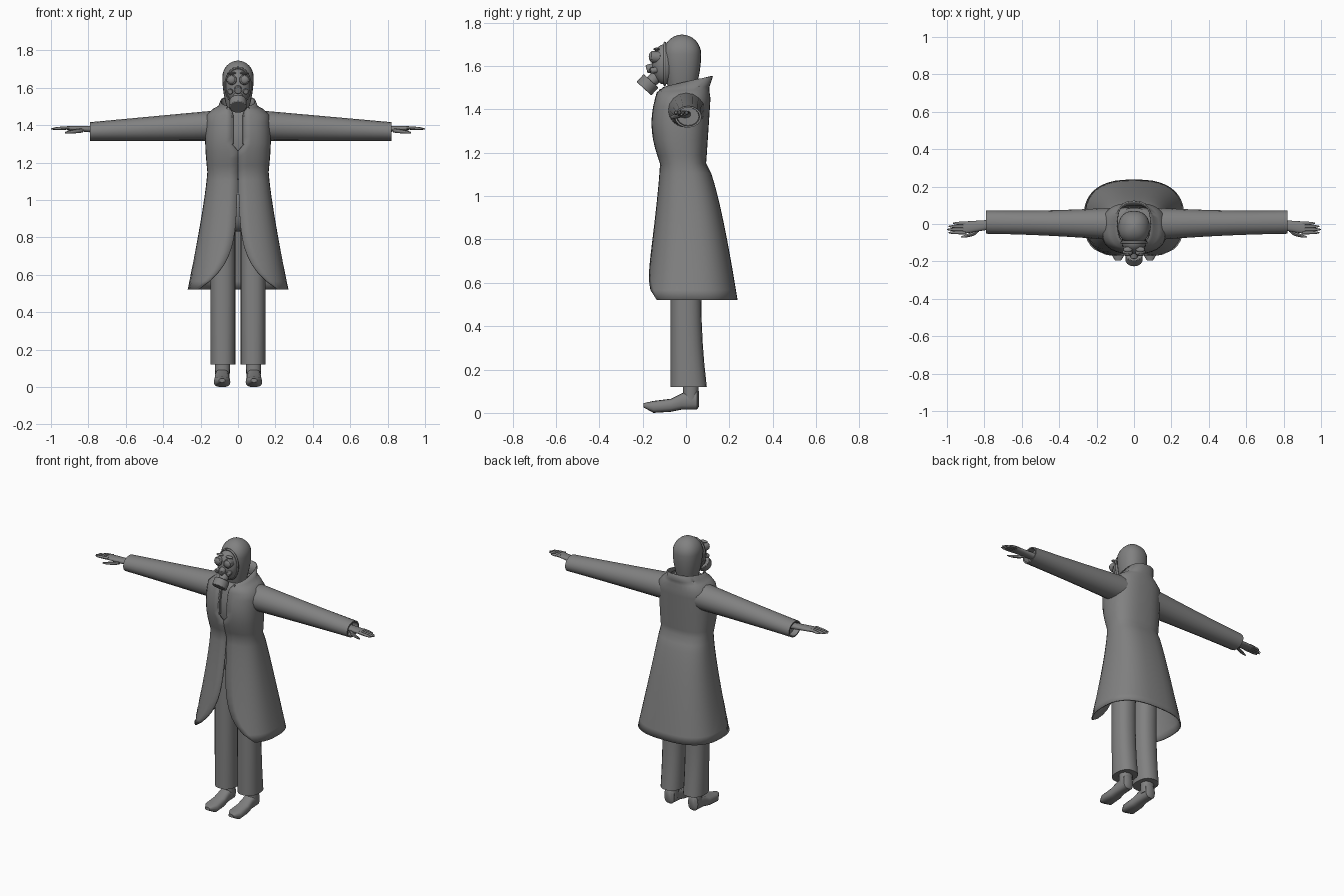
import bpy, bmesh, math
from mathutils import Vector

cube = bpy.data.objects.get("Cube")
if cube:
    bpy.data.objects.remove(cube, do_unlink=True)

grey = (.22, .22, .22, 1)
material = bpy.data.materials.new("plain grey")
material.use_nodes = True
material.diffuse_color = grey
material.node_tree.nodes["Principled BSDF"].inputs["Base Color"].default_value = grey


def finish(part, name):
    """Name a part, give it its colour and shade it smoothly."""
    part.name = name
    part.data.materials.append(material)
    bpy.ops.object.select_all(action='DESELECT')
    part.select_set(True)
    bpy.context.view_layer.objects.active = part
    bpy.ops.object.shade_smooth_by_angle(angle=math.radians(45))
    return part


def loft(name, rings, closed=True):
    """Skin equal-sized point rings; closed lofts are capped."""
    bm = bmesh.new()
    rows = [[bm.verts.new(point) for point in ring] for ring in rings]
    count = len(rows[0])
    for lower, upper in zip(rows, rows[1:]):
        for i in range(count if closed else count - 1):
            j = (i + 1) % count
            bm.faces.new((lower[i], lower[j], upper[j], upper[i]))
    if closed:
        bm.faces.new(rows[0])
        bm.faces.new(rows[-1])
    bmesh.ops.recalc_face_normals(bm, faces=bm.faces)
    mesh = bpy.data.meshes.new(name)
    bm.to_mesh(mesh)
    bm.free()
    part = bpy.data.objects.new(name, mesh)
    bpy.context.collection.objects.link(part)
    return finish(part, name)


def steps(count):
    return [i / count for i in range(count + 1)]


def power(value, exponent):
    return math.copysign(abs(value) ** exponent, value)


def ring(axis, centre, half_a, half_b, squareness=2.3, count=16):
    """A rounded ring across an axis, from its centre and half sizes."""
    first, second = [Vector(v) for v in {
        "x": ((0, 1, 0), (0, 0, 1)),
        "y": ((1, 0, 0), (0, 0, 1)),
        "z": ((1, 0, 0), (0, 1, 0))}[axis]]
    points = []
    for turn in steps(count)[:-1]:
        angle = math.tau * turn
        points.append(Vector(centre)
                      + first * half_a * power(math.cos(angle), 2 / squareness)
                      + second * half_b * power(math.sin(angle), 2 / squareness))
    return points


def cylinder(name, start, end, radius):
    start, end = Vector(start), Vector(end)
    direction = end - start
    bpy.ops.mesh.primitive_cylinder_add(vertices=20, radius=radius, depth=direction.length,
                                        location=(start + end) / 2)
    part = bpy.context.object
    part.rotation_euler = direction.to_track_quat('Z', 'Y').to_euler()
    bevel = part.modifiers.new("Bevel", 'BEVEL')
    bevel.width, bevel.segments = .004, 2
    finish(part, name)


def ball(name, centre, size):
    bpy.ops.mesh.primitive_uv_sphere_add(segments=20, ring_count=12, radius=1, location=centre)
    part = bpy.context.object
    part.scale = size
    finish(part, name)


def skirt_row(drop):
    """Coat row below the waist; drop runs from the waist to the hem."""
    flare = drop ** 1.25
    return (1.15 - .63 * drop, 0, .156 + .106 * flare, -.112 - .073 * flare,
            .085 + .145 * drop ** .7, .02 * drop + .19 * drop ** 5)


def bodice_row(rise):
    """Coat row over the chest; the front opens above the breastbone."""
    swell = math.sin(math.pi * rise * .8)
    return (1.15 + .3 * rise, 0, .156 + .012 * swell, -.112 - .04 * swell,
            .085 + .02 * rise, .032 if rise >= .5 else 0)


def coat_ring(height, tilt, half_width, front, back, opening, squareness=2.6):
    """Open ring running from one front edge round the back to the other."""
    start = math.asin((opening / half_width) ** (squareness / 2))
    points = []
    for turn in steps(32):
        angle = start + (math.tau - 2 * start) * turn
        depth = (1 - power(math.cos(angle), 2 / squareness)) / 2
        points.append((half_width * power(math.sin(angle), 2 / squareness),
                       front + (back - front) * depth, height + tilt * depth))
    return points


# Long coat with flared skirt, split front and raised back collar
skirt = [skirt_row(1 - t) for t in steps(14)]
bodice = [bodice_row(t) for t in steps(8)[1:]]
collar = [(1.475, .01, .13, -.13, .1, .04),
          (1.485, .02, .1, -.12, .1, .05),
          (1.495, .06, .086, -.115, .117, .055)]
coat = loft("long_coat", [coat_ring(*row) for row in skirt + bodice + collar], closed=False)
shell = coat.modifiers.new("Solidify", 'SOLIDIFY')
shell.thickness, shell.offset = .008, -1

# Chest panel inside the coat opening, and hips above the legs
loft("chest", [ring("z", (0, (front + back) / 2, height), width - .018,
                    (back - front) / 2 - .014, 2.6, 24)
               for height, tilt, width, front, back, opening in bodice + collar[:2]])
ball("hips", (0, .005, .98), (.145, .09, .15))

for sign, side, cuff in ((1, "left", .82), (-1, "right", .79)):

    def sleeve_ring(t, scale=1):
        half_height = .083 - .033 * t
        return ring("x", (sign * (.08 + (cuff - .08) * t), .01 * t, 1.316 + half_height),
                    scale * (.062 + .027 * (1 - t) ** 2), scale * half_height, 2)

    # Sleeve with a hollow cuff
    loft(side + "_sleeve", [sleeve_ring(t) for t in steps(8)]
         + [sleeve_ring(1, .85), sleeve_ring(.95, .8)])

    # Hand: palm, four fingers and a thumb
    loft(side + "_palm", [ring("x", (sign * (.74 + .175 * t), -.02 * t, 1.376 + .008 * t),
                               .024 + .009 * t, .019 - .008 * t) for t in steps(5)])
    for i, finger in enumerate(("index", "middle", "ring", "little")):
        tip = 1 - .008 * (i - 1) ** 2
        loft(f"{side}_{finger}_finger",
             [ring("x", (sign * (.9 + (tip - .9) * t), -.046 + .0165 * i, 1.386 - .006 * t),
                   *[.0085 * math.sqrt(1.1 - t ** 4)] * 2, 2, 8) for t in steps(5)])
    loft(side + "_thumb",
         [ring("x", (sign * (.83 + .095 * t), -.03 - .04 * math.sqrt(t), 1.372 - .012 * t),
               *[.011 * math.sqrt(1.1 - t ** 2)] * 2, 2, 8) for t in steps(5)])

    # Trouser leg, fuller behind at the hem and seat
    loft(side + "_trouser_leg",
         [ring("z", (sign * .081, .05 * (t - .5) ** 2, .12 + .8 * t),
               .067, .071 + .05 * (t - .5) ** 2, count=20) for t in steps(8)])

    # Shoe with a raised toe, and the ankle above it
    shoe = [(.06, .02, .03, .1), (.05, .035, .015, .11), (-.02, .037, .015, .09),
            (-.07, .042, .005, .065), (-.15, .044, 0, .055), (-.195, .016, .025, .045)]
    loft(side + "_shoe", [ring("y", (sign * .085, y, (sole + top) / 2),
                               width, (top - sole) / 2, 2.8)
                          for y, width, sole, top in shoe])
    loft(side + "_ankle", [ring("z", (sign * .083, .022, .05 + .1 * t), .038 + .004 * t, .036)
                           for t in steps(2)])

    # Goggle, cheek valve and brow ridge of the mask
    cylinder(side + "_goggle", (sign * .03, -.12, 1.64), (sign * .035, -.162, 1.643), .027)
    ball(side + "_lens", (sign * .035, -.16, 1.643), (.022, .012, .022))
    cylinder(side + "_valve", (sign * .034, -.12, 1.585), (sign * .043, -.165, 1.578), .014)
    ball(side + "_brow", (sign * .034, -.136, 1.678), (.024, .014, .007))

    # Raised edge along the coat opening
    loft(side + "_lapel", [ring("z", (sign * opening, front + .004, height), .008, .01, 3, 8)
                           for height, tilt, width, front, back, opening in bodice + collar
                           if opening])


# Hood: a tapering neck below a rounded crown
def hood_ring(height, scale):
    return ring("z", (0, -.018, height), .084 * scale, .088 * scale, count=24)


neck = [hood_ring(1.46 + .195 * t, .62 + .38 * math.sin(t * math.pi / 2)) for t in steps(5)]
crown = [hood_ring(1.655 + .09 * math.sin(t * math.pi / 2), math.cos(t * math.pi / 2))
         for t in steps(8)[1:-1]]
loft("hood", neck + crown + [hood_ring(1.745, .05)])
bpy.ops.mesh.primitive_torus_add(major_radius=1, minor_radius=.08, major_segments=32,
                                 minor_segments=8, location=(0, -.098, 1.61),
                                 rotation=(math.pi / 2, 0, 0))
rim = bpy.context.object
rim.scale = (.068, .095, .08)
finish(rim, "hood_rim")

# Mask face, nose valve, snout and filter
ball("mask", (0, -.1, 1.608), (.066, .058, .093))
cylinder("nose_valve", (0, -.13, 1.6), (0, -.182, 1.585), .02)
cylinder("snout", (0, -.11, 1.575), (0, -.17, 1.52), .028)
cylinder("filter", (0, -.161, 1.532), (0, -.194, 1.496), .046)
